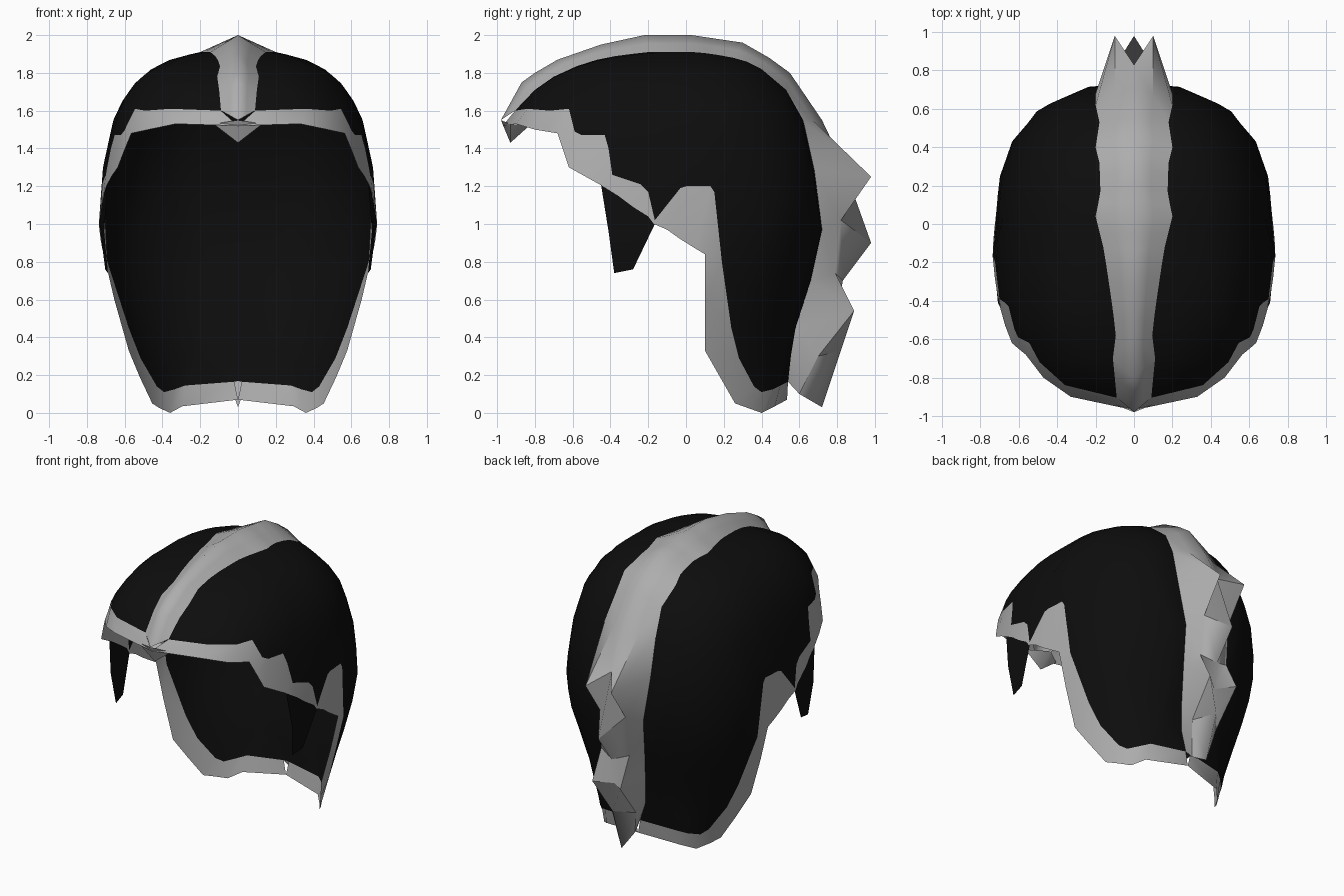
import bpy, bmesh, math
from mathutils import Vector

if "Cube" in bpy.data.objects:
    bpy.data.objects.remove(bpy.data.objects["Cube"])


def material(name, v):
    m = bpy.data.materials.new(name)
    m.diffuse_color = (v, v, v, 1)
    m.use_nodes = True
    m.node_tree.nodes["Principled BSDF"].inputs["Base Color"].default_value = m.diffuse_color
    return m


BLACK = material("matte black", 0.004)
GREY = material("light grey", 0.42)


def interp(table, key):
    """Piecewise linear lookup: rows are (key, value...)."""
    if key <= table[0][0]:
        return table[0][1:]
    for a, b in zip(table, table[1:]):
        if key <= b[0]:
            t = (key - a[0]) / (b[0] - a[0])
            return tuple(p + (q - p) * t for p, q in zip(a[1:], b[1:]))
    return table[-1][1:]


# Horizontal slices of the dome: height, half width, front y, back y
SLICES = [(0, .49, -1, .54), (.07, .51, -1, .55), (.33, .59, -1, .57),
          (.5, .635, -1, .61), (.75, .71, -1, .685), (1, .737, -1, .745),
          (1.3, .715, -1, .715), (1.55, .66, -.96, .65), (1.62, .63, -.92, .61),
          (1.72, .57, -.82, .54), (1.8, .49, -.71, .46), (1.86, .39, -.57, .36),
          (1.89, .29, -.42, .25), (1.92, .16, -.2, .1)]


def half_width(y, z):
    w, front, back = interp(SLICES, z)
    yc = -.1
    u = (y - yc) / ((back - yc) if y > yc else (yc - front))
    return w * max(0, 1 - min(1, abs(u)) ** 2.5) ** .4


# Side profiles (y, z), running front to back with matching stations
RIM = [(-.97, 1.52), (-.90, 1.53), (-.80, 1.50), (-.68, 1.48), (-.65, 1.39), (-.62, 1.30),
       (-.53, 1.25), (-.44, 1.20), (-.36, 1.15), (-.28, 1.09), (-.20, 1.04), (-.17, 1.0),
       (-.10, .97), (-.03, .92), (.05, .87), (.10, .84), (.10, .60), (.10, .33),
       (.18, .19), (.26, .05), (.33, .025), (.40, 0), (.47, .035), (.535, .07)]
TRIM = [(-.905, 1.6), (-.84, 1.61), (-.72, 1.60), (-.62, 1.61), (-.59, 1.49), (-.55, 1.47),
        (-.43, 1.47), (-.41, 1.40), (-.39, 1.26), (-.24, 1.21), (-.20, 1.17), (-.165, 1.02),
        (-.03, 1.19), (.0, 1.2), (.13, 1.2), (.15, 1.17), (.19, .80), (.24, .45),
        (.28, .29), (.36, .14), (.40, .11), (.46, .125), (.50, .145), (.54, .165)]
SPINE = [(-.905, 1.6), (-.80, 1.71), (-.70, 1.78), (-.58, 1.835), (-.47, 1.87), (-.38, 1.888),
         (-.29, 1.9), (-.20, 1.91), (-.12, 1.91), (-.04, 1.91), (.04, 1.91), (.10, 1.905),
         (.17, 1.895), (.25, 1.88), (.32, 1.86), (.40, 1.82), (.53, 1.71), (.62, 1.55),
         (.68, 1.28), (.72, .97), (.66, .70), (.58, .45), (.555, .30), (.54, .165)]
N = len(SPINE)
# Crest half width by station
CREST_W = [(0, .09), (2, .11), (3, .095), (5, .12), (8, .16), (10, .2), (12, .175),
           (14, .18), (15, .2), (16, .18), (17, .2), (18, .2), (19, .17), (20, .14),
           (21, .09), (22, .07), (23, .02)]
# Crest ridge (station, y, z)
RIDGE = [(0, -.98, 1.55), (1, -.87, 1.75), (2, -.80, 1.80), (3, -.68, 1.87), (5, -.45, 1.95),
         (7, -.22, 2), (10, .03, 2), (13, .3, 1.96), (15, .44, 1.88), (16, .55, 1.8),
         (17, .72, 1.55), (18, .83, 1.32), (19, .98, .9), (20, .83, .7), (21, .8, .52),
         (22, .82, .33), (23, .72, .03)]
# Paired side spikes of the rear crest: station -> (x, y, z)
SPIKES = {18: (.1, .98, 1.25), 19: (.1, .82, 1.02), 20: (.11, .79, .74),
          21: (.11, .89, .54), 22: (.1, .7, .3), 23: (.02, .6, .1)}


def build(name, verts, faces, mats, smooth=30):
    """Half mesh plus mirror; faces are (indices, material slot)."""
    bm = bmesh.new()
    vs = [bm.verts.new(v) for v in verts]
    for idx, slot in faces:
        f = bm.faces.new([vs[i] for i in idx])
        f.material_index = slot
    bmesh.ops.remove_doubles(bm, verts=bm.verts, dist=.0005)
    bmesh.ops.recalc_face_normals(bm, faces=bm.faces)
    # make the sheet face outwards
    mid = Vector((0, 0, 1))
    if sum((f.calc_center_median() - mid).dot(f.normal) * f.calc_area() for f in bm.faces) < 0:
        bmesh.ops.reverse_faces(bm, faces=bm.faces)
    me = bpy.data.meshes.new(name)
    bm.to_mesh(me)
    bm.free()
    for m in mats:
        me.materials.append(m)
    ob = bpy.data.objects.new(name, me)
    bpy.context.collection.objects.link(ob)
    bpy.ops.object.select_all(action='DESELECT')
    ob.select_set(True)
    bpy.context.view_layer.objects.active = ob
    bpy.ops.object.shade_smooth_by_angle(angle=math.radians(smooth))
    mod = ob.modifiers.new("mirror", 'MIRROR')
    mod.merge_threshold = .001
    return ob


def grid(cols, slot_of_row):
    """Skin equal-length columns of points."""
    n = len(cols[0])
    verts = [p for c in cols for p in c]
    faces = [((i * n + j, (i + 1) * n + j, (i + 1) * n + j + 1, i * n + j + 1), slot_of_row(j))
             for i in range(len(cols) - 1) for j in range(n - 1)]
    return verts, faces


# Helmet shell: rim, trim edge, dome rows, closing strip under the crest
ROWS = 9
shell_cols, crest_cols = [], []
for i in range(N):
    end = i in (0, N - 1)
    (ry, rz), (ty, tz), (sy, sz) = RIM[i], TRIM[i], SPINE[i]
    w = interp(CREST_W, i)[0]
    col = [(0 if end else half_width(ry, rz), ry, rz)]
    for k in range(ROWS):
        t = math.sin(k / ROWS * math.pi / 2)
        y, z = ty + (sy - ty) * t, tz + (sz - tz) * t
        col.append((w if end else max(w, half_width(y, z)), y, z))
    col += [(w, sy, sz), (0, sy, sz + .004)]
    shell_cols.append(col)
    # Crest section: base, spike or mid point, ridge
    gy, gz = interp(RIDGE, i)
    mid = SPIKES.get(i, (w / 2, (sy + gy) / 2, (sz + gz) / 2))
    crest_cols.append([(w, sy, sz), mid, (0, gy, gz)])

v, f = grid(shell_cols, lambda j: 1 if j == 0 else 0)
build("helmet_shell", v, f, [BLACK, GREY], 50)

v, f = grid(crest_cols, lambda j: 0)
build("crest", v, f, [GREY], 35)

# Cheek guards hanging below the temples
cheek = [(-.45, 1.21), (-.41, .96), (-.38, .74), (-.28, .76), (-.165, 1.0), (-.2, 1.05), (-.32, 1.13)]
build("cheek_guard", [(half_width(y, z) - .003, y, z) for y, z in cheek],
      [((0, 1, 4, 5, 6), 0), ((1, 2, 3, 4), 0)], [BLACK])

# Small pointed peak under the brow
build("brow_peak", [(0, -.98, 1.55), (.13, -.93, 1.53), (0, -.93, 1.43), (0, -.83, 1.52)],
      [((0, 1, 2), 0), ((1, 3, 2), 0)], [GREY])
